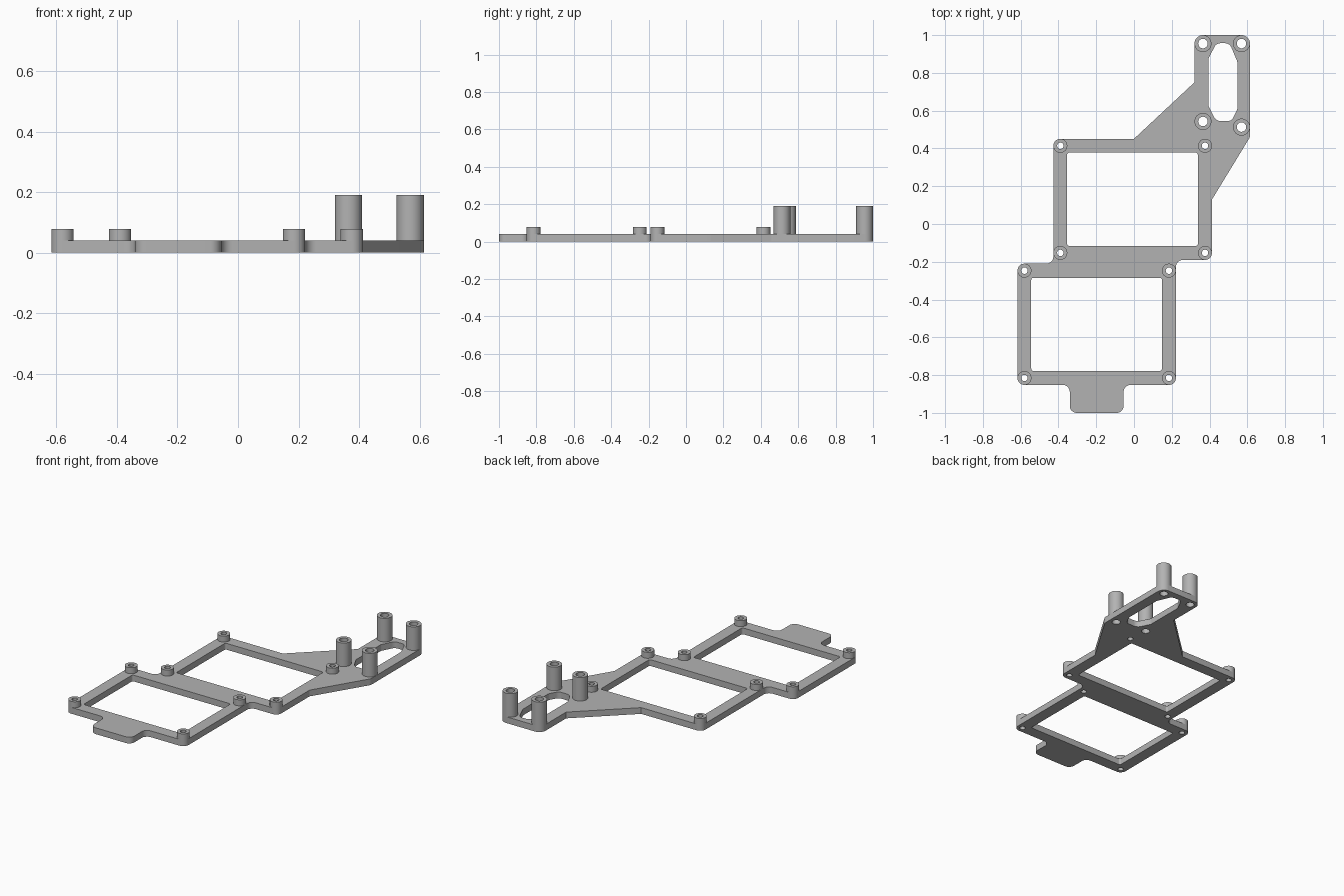
import bpy, bmesh, math
from mathutils import Vector, Matrix

cube = bpy.data.objects.get("Cube")
if cube:
    bpy.data.objects.remove(cube)

THICK = 0.04

grey = bpy.data.materials.new("plain grey")
grey.use_nodes = True
colour = (0.45, 0.45, 0.45, 1)
grey.diffuse_color = colour
grey.node_tree.nodes["Principled BSDF"].inputs["Base Color"].default_value = colour


def rounded(corners, steps=8):
    """Closed outline from (x, y, fillet radius) corners."""
    out = []
    for i, (x, y, r) in enumerate(corners):
        p = Vector((x, y))
        if r == 0:
            out.append(p)
            continue
        a = (Vector(corners[i - 1][:2]) - p).normalized()
        b = (Vector(corners[(i + 1) % len(corners)][:2]) - p).normalized()
        half = a.angle(b) / 2
        centre = p + (a + b).normalized() * r / math.sin(half)
        start = p + a * r / math.tan(half) - centre
        end = p + b * r / math.tan(half) - centre
        sweep = start.angle_signed(end)
        for k in range(steps + 1):
            out.append(centre + Matrix.Rotation(-sweep * k / steps, 2) @ start)
    return out


def circle(x, y, r, n=32):
    return [Vector((x + r * math.cos(math.tau * k / n), y + r * math.sin(math.tau * k / n)))
            for k in range(n)]


def window(x0, x1, y0, y1, r=0.012):
    return rounded([(x0, y0, r), (x1, y0, r), (x1, y1, r), (x0, y1, r)])


def finish(obj):
    bpy.ops.object.select_all(action='DESELECT')
    obj.select_set(True)
    bpy.context.view_layer.objects.active = obj
    bpy.ops.object.shade_smooth_by_angle(angle=math.radians(30))


def plate(name, loops):
    """Flat plate: first loop is the outline, the others are openings."""
    curve = bpy.data.curves.new(name, 'CURVE')
    curve.dimensions = '2D'
    curve.fill_mode = 'BOTH'
    curve.extrude = THICK / 2
    for loop in loops:
        s = curve.splines.new('POLY')
        s.points.add(len(loop) - 1)
        for pt, v in zip(s.points, loop):
            pt.co = (v.x, v.y, 0, 1)
        s.use_cyclic_u = True
    obj = bpy.data.objects.new(name, curve)
    bpy.context.collection.objects.link(obj)
    bpy.ops.object.select_all(action='DESELECT')
    obj.select_set(True)
    bpy.context.view_layer.objects.active = obj
    bpy.ops.object.convert(target='MESH')
    obj = bpy.context.object
    bm = bmesh.new()
    bm.from_mesh(obj.data)
    bmesh.ops.remove_doubles(bm, verts=bm.verts, dist=0.0001)
    bmesh.ops.translate(bm, verts=bm.verts, vec=(0, 0, THICK / 2))
    bmesh.ops.recalc_face_normals(bm, faces=bm.faces)
    bm.to_mesh(obj.data)
    bm.free()
    obj.data.materials.clear()
    obj.data.materials.append(grey)
    finish(obj)


def standoff(name, x, y, outer, inner, top):
    """Hollow post standing on the plate, open into the hole below."""
    bm = bmesh.new()
    rings = [[bm.verts.new((v.x, v.y, z)) for v in circle(x, y, r)]
             for r, z in ((outer, THICK), (outer, top), (inner, top), (inner, THICK))]
    for lo, hi in zip(rings, rings[1:]):
        for k in range(len(lo)):
            j = (k + 1) % len(lo)
            bm.faces.new((lo[k], lo[j], hi[j], hi[k]))
    mesh = bpy.data.meshes.new(name)
    bm.to_mesh(mesh)
    bm.free()
    mesh.materials.append(grey)
    obj = bpy.data.objects.new(name, mesh)
    bpy.context.collection.objects.link(obj)
    finish(obj)


# Post positions
short_posts = [(x, y) for x in (-0.58, 0.185) for y in (-0.815, -0.247)]
short_posts += [(x, y) for x in (-0.39, 0.376) for y in (-0.153, 0.414)]
tall_posts = [(0.365, 0.955), (0.569, 0.955), (0.365, 0.543), (0.569, 0.513)]
SHORT = (0.037, 0.017, 0.078)
TALL = (0.045, 0.025, 0.19)

# Base plate: two stepped frames, a front tab and a slanted rear arm
R = 0.037
outline = rounded([
    (-0.34, -1, R), (-0.055, -1, R), (-0.055, -0.852, R), (0.222, -0.852, R),
    (0.222, -0.19, R), (0.413, -0.19, R), (0.413, 0.13, 0), (0.614, 0.46, 0.03),
    (0.614, 1, 0.045), (0.32, 1, 0.045), (0.32, 0.75, 0), (0, 0.451, 0),
    (-0.427, 0.451, R), (-0.427, -0.21, R), (-0.617, -0.21, R),
    (-0.617, -0.852, R), (-0.34, -0.852, R)])
slot = rounded([
    (0.394, 0.875, 0.02), (0.436, 0.957, 0.035), (0.506, 0.957, 0.035),
    (0.547, 0.86, 0.03), (0.547, 0.605, 0.04), (0.515, 0.545, 0.03),
    (0.435, 0.545, 0.04), (0.394, 0.625, 0.03)])
openings = [window(-0.544, 0.148, -0.778, -0.285), window(-0.354, 0.338, -0.116, 0.378), slot]
openings += [circle(x, y, SHORT[1]) for x, y in short_posts]
openings += [circle(x, y, TALL[1]) for x, y in tall_posts]
plate("base_plate", [outline] + openings)

# Standoffs
for i, (x, y) in enumerate(short_posts):
    standoff(f"short_standoff_{i + 1}", x, y, *SHORT)
for i, (x, y) in enumerate(tall_posts):
    standoff(f"tall_standoff_{i + 1}", x, y, *TALL)
